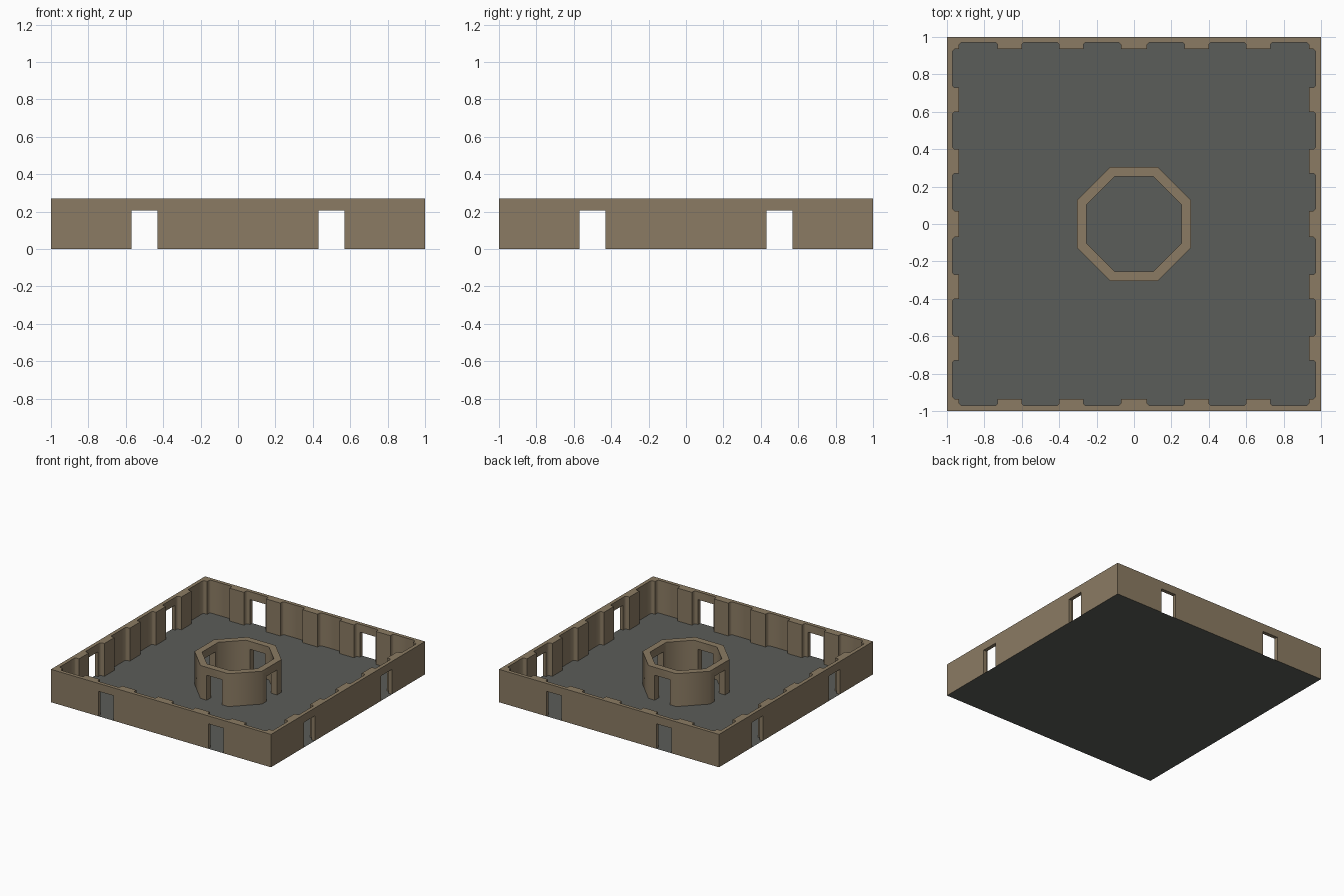
import bpy, bmesh, math

if "Cube" in bpy.data.objects:
    bpy.data.objects.remove(bpy.data.objects["Cube"])

H = 0.27        # wall height
DOOR_H = 0.205  # opening height
DOOR_W = 0.14   # opening width


def material(name, rgb):
    m = bpy.data.materials.new(name)
    m.diffuse_color = (*rgb, 1)
    m.use_nodes = True
    m.node_tree.nodes["Principled BSDF"].inputs["Base Color"].default_value = m.diffuse_color
    return m


stone = material("tan stone", (0.258, 0.198, 0.125))
slate = material("grey floor", (0.105, 0.109, 0.100))


def prism(name, outline, z0, z1, mat=None):
    """Extrude a counter-clockwise plan outline from z0 to z1."""
    bm = bmesh.new()
    base = bm.faces.new([bm.verts.new((x, y, z0)) for x, y in outline])
    out = bmesh.ops.extrude_face_region(bm, geom=[base])
    bmesh.ops.translate(bm, vec=(0, 0, z1 - z0),
                        verts=[v for v in out["geom"] if isinstance(v, bmesh.types.BMVert)])
    bmesh.ops.recalc_face_normals(bm, faces=bm.faces)
    me = bpy.data.meshes.new(name)
    bm.to_mesh(me)
    bm.free()
    ob = bpy.data.objects.new(name, me)
    bpy.context.collection.objects.link(ob)
    if mat:
        me.materials.append(mat)
    return ob


def rect(cx, cy, w, d):
    return [(cx - w/2, cy - d/2), (cx + w/2, cy - d/2),
            (cx + w/2, cy + d/2), (cx - w/2, cy + d/2)]


def octagon(apothem):
    r = apothem / math.cos(math.pi / 8)
    return [(r * math.cos(math.pi / 8 + i * math.pi / 4),
             r * math.sin(math.pi / 8 + i * math.pi / 4)) for i in range(8)]


def cut(ob, cutter):
    cutter.hide_render = True
    bpy.context.view_layer.objects.active = ob
    mod = ob.modifiers.new("cut", "BOOLEAN")
    mod.operation = "DIFFERENCE"
    mod.solver = "EXACT"
    mod.object = cutter
    bpy.ops.object.modifier_apply(modifier=mod.name)
    bpy.data.objects.remove(cutter)


def finish(ob):
    """Drop faces lying on the floor, then smooth shallow corners."""
    bm = bmesh.new()
    bm.from_mesh(ob.data)
    low = [f for f in bm.faces if all(v.co.z < 1e-4 for v in f.verts)]
    bmesh.ops.delete(bm, geom=low, context="FACES")
    bm.to_mesh(ob.data)
    bm.free()
    bpy.ops.object.select_all(action="DESELECT")
    ob.select_set(True)
    bpy.context.view_layer.objects.active = ob
    bpy.ops.object.shade_smooth_by_angle(angle=math.radians(50))


# Inner plan of the outer wall: recesses between pilasters, rounded corners
IN, REC, C = 0.935, 0.97, 0.01
bays = [(-IN, -0.73), (-0.60, -0.40), (-0.27, -0.07),
        (0.07, 0.27), (0.40, 0.60), (0.73, IN)]
side = []
for a, b in bays:
    side += [(a, IN), (a, REC - C), (a + C, REC), (b - C, REC), (b, REC - C), (b, IN)]
side.pop()  # shared with the next side
plan = []
for k in range(4):
    for x, y in side:
        for _ in range(k):
            x, y = y, -x
        plan.append((x, y))
plan.reverse()

# Outer wall with two doorways per side
wall = prism("outer_wall", rect(0, 0, 2, 2), 0, H, stone)
cut(wall, prism("room_cutter", plan, -0.1, H + 0.1))
for s in (-0.5, 0.5):
    cut(wall, prism("door_cutter", rect(s, 0, DOOR_W, 2.4), -0.1, DOOR_H))
    cut(wall, prism("door_cutter", rect(0, s, 2.4, DOOR_W), -0.1, DOOR_H))
finish(wall)

# Central octagonal ring with four doorways
ring = prism("octagon_wall", octagon(0.306), 0, H, stone)
cut(ring, prism("ring_cutter", octagon(0.253), -0.1, H + 0.1))
cut(ring, prism("door_cutter", rect(0, 0, DOOR_W, 1), -0.1, DOOR_H))
cut(ring, prism("door_cutter", rect(0, 0, 1, DOOR_W), -0.1, DOOR_H))
finish(ring)

# Floor
bpy.ops.mesh.primitive_plane_add(size=2)
floor = bpy.context.object
floor.name = "floor"
floor.data.materials.append(slate)
